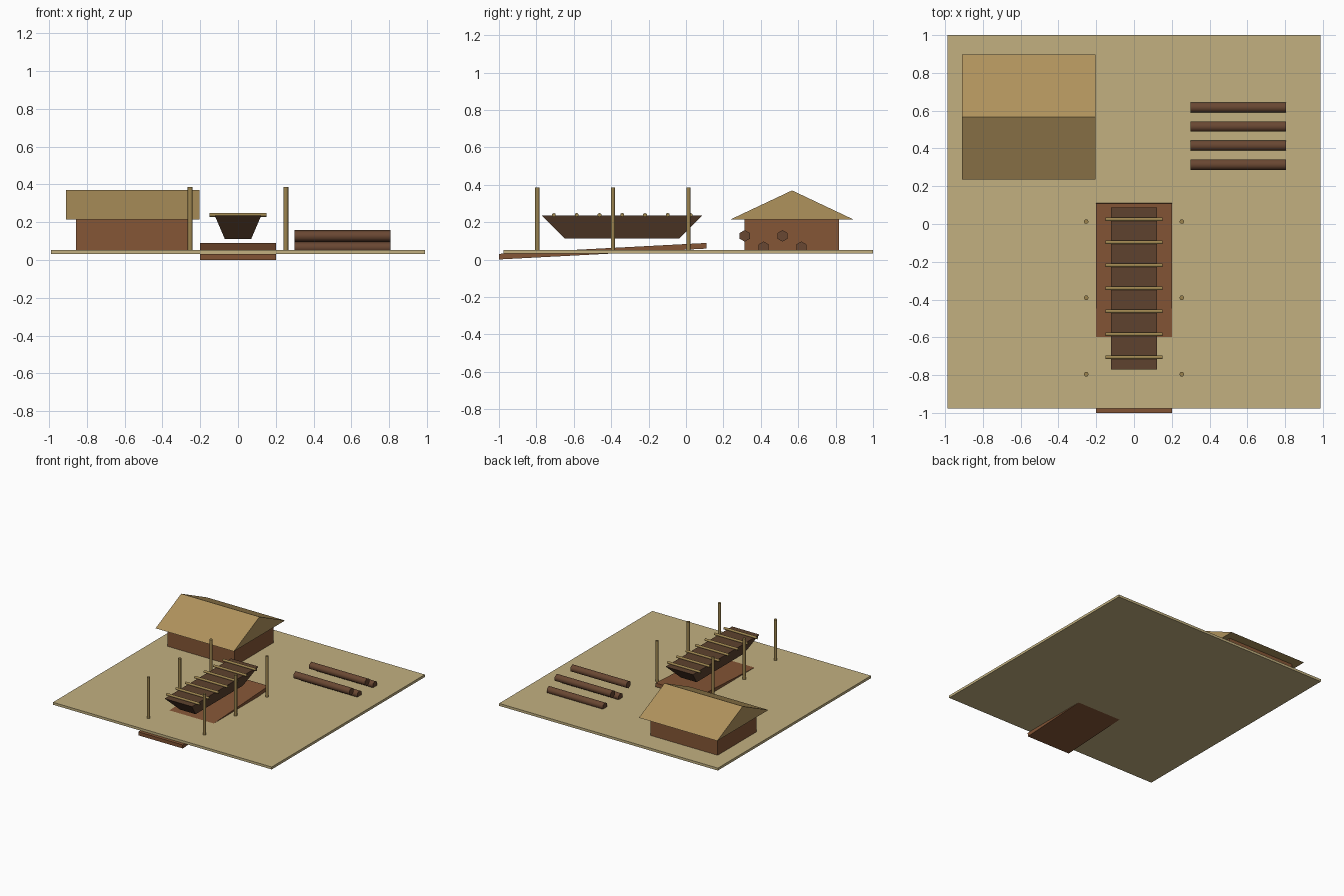
import bpy, bmesh, math
from mathutils import Matrix

if "Cube" in bpy.data.objects:
    bpy.data.objects.remove(bpy.data.objects["Cube"])


def material(name, hex_code):
    def lin(c):
        return c / 12.92 if c <= 0.04045 else ((c + 0.055) / 1.055) ** 2.4
    m = bpy.data.materials.new(name)
    rgb = [lin(int(hex_code[i:i + 2], 16) / 255) for i in (0, 2, 4)]
    m.diffuse_color = (*rgb, 1)
    m.use_nodes = True
    m.node_tree.nodes["Principled BSDF"].inputs["Base Color"].default_value = m.diffuse_color
    return m


SAND = material("sand", "C2B080")
WOOD = material("red brown wood", "855636")
DARK = material("dark hull wood", "5E422E")
BARK = material("log bark", "694732")
THATCH = material("thatch", "AF925C")
POLE = material("pole wood", "9C844F")


def finish(name, bm, mat):
    bmesh.ops.recalc_face_normals(bm, faces=bm.faces[:])
    me = bpy.data.meshes.new(name)
    bm.to_mesh(me)
    bm.free()
    me.materials.append(mat)
    ob = bpy.data.objects.new(name, me)
    bpy.context.collection.objects.link(ob)
    return ob


def box(name, x, y, z, mat):
    """Box from (min, max) ranges."""
    bm = bmesh.new()
    bmesh.ops.create_cube(bm, size=1)
    for v in bm.verts:
        v.co = [r[0] if c < 0 else r[1] for c, r in zip(v.co, (x, y, z))]
    return finish(name, bm, mat)


def rod(name, centre, radius, length, mat, axis="Z"):
    """Six sided rod with smooth sides and flat ends."""
    bm = bmesh.new()
    bmesh.ops.create_cone(bm, cap_ends=True, segments=6, radius1=radius,
                          radius2=radius, depth=length)
    turn = Matrix.Rotation(math.pi / 2, 4, "Z")
    if axis == "X":
        turn = Matrix.Rotation(math.pi / 2, 4, "Y") @ turn
    bmesh.ops.transform(bm, matrix=Matrix.Translation(centre) @ turn, verts=bm.verts)
    for f in bm.faces:
        f.smooth = len(f.verts) == 4
    return finish(name, bm, mat)


# Ground slab and launching ramp
box("ground", (-0.988, 0.988), (-0.976, 1.0), (0.032, 0.052), SAND)
ramp = box("ramp", (-0.2, 0.2), (-0.555, 0.555), (-0.015, 0.015), WOOD)
ramp.location = (0, -0.445, 0.045)
ramp.rotation_euler.x = math.radians(3)

# Boat hull: box tapered toward the keel
bm = bmesh.new()
bmesh.ops.create_cube(bm, size=1)
for v in bm.verts:
    top = v.co.z > 0
    v.co.x *= 0.246 if top else 0.14
    v.co.y = -0.342 + v.co.y * (0.858 if top else 0.61)
    v.co.z = 0.235 if top else 0.112
finish("hull", bm, DARK)

# Cross beams over the hull
for i in range(7):
    rod(f"cross_beam_{i + 1}", (0, -0.706 + i * 0.1217, 0.239), 0.011, 0.3, POLE, "X")

# Scaffold posts
for side in (-1, 1):
    for i in range(3):
        rod(f"post_{'left' if side < 0 else 'right'}_{i + 1}",
            (side * 0.253, -0.795 + i * 0.404, 0.2125), 0.013, 0.345, POLE)

# Shed walls and gabled roof
box("shed_walls", (-0.858, -0.25), (0.313, 0.817), (0.045, 0.216), WOOD)
bm = bmesh.new()
profile = [(0.236, 0.214), (0.897, 0.214), (0.567, 0.37)]
end = bm.faces.new([bm.verts.new((-0.91, y, z)) for y, z in profile])
ext = bmesh.ops.extrude_face_region(bm, geom=[end])
bmesh.ops.translate(bm, vec=(0.707, 0, 0),
                    verts=[g for g in ext["geom"] if isinstance(g, bmesh.types.BMVert)])
if not end.is_valid or len(bm.faces) < 5:
    bmesh.ops.holes_fill(bm, edges=bm.edges[:])
finish("shed_roof", bm, THATCH)

# Stacked logs, alternating height
for i in range(4):
    rod(f"log_{i + 1}", (0.553, 0.314 + i * 0.101, 0.127 if i % 2 == 0 else 0.066),
        0.031, 0.506, BARK, "X")
